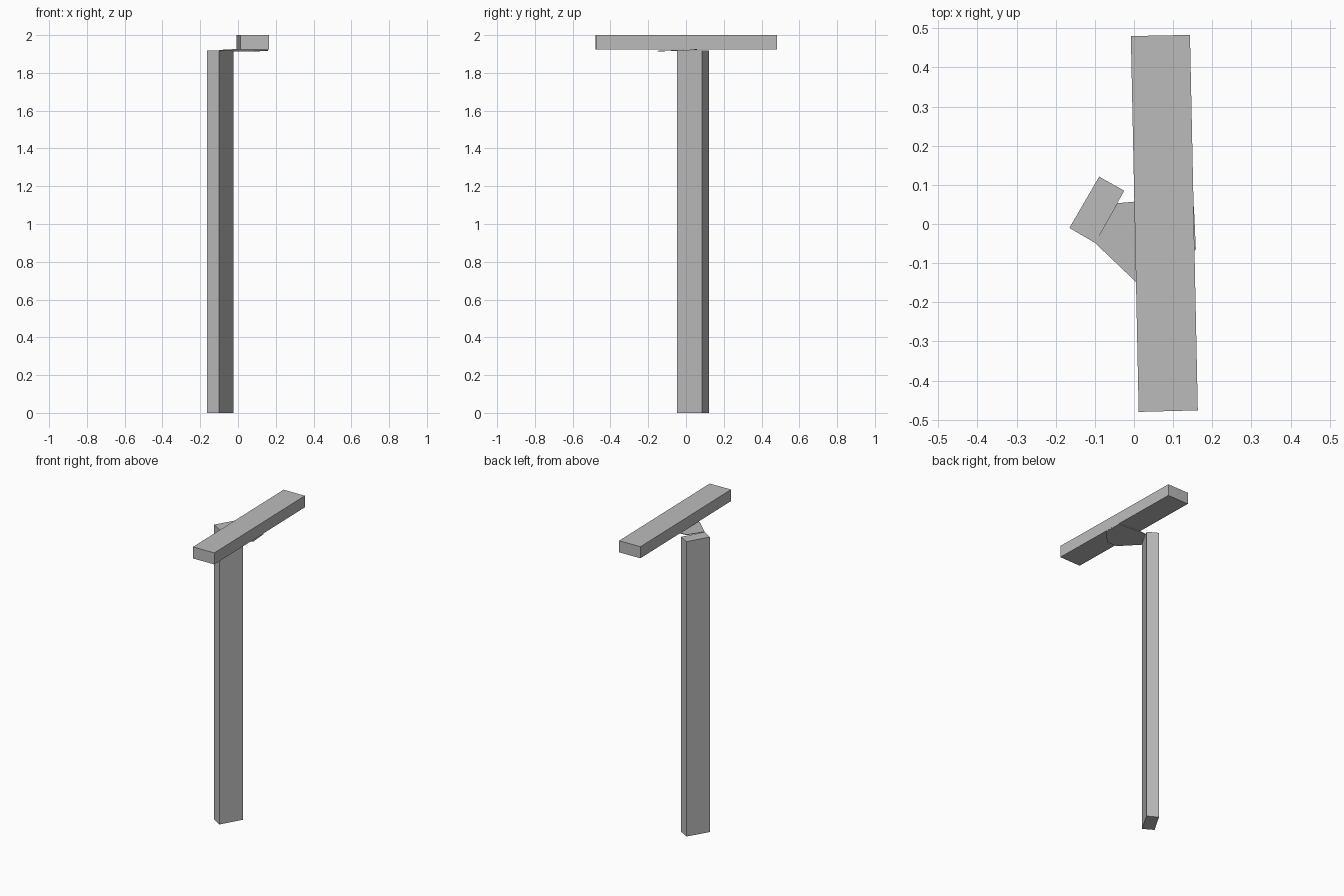
import bpy
import bmesh

cube = bpy.data.objects.get("Cube")
if cube:
    bpy.data.objects.remove(cube, do_unlink=True)

grey = bpy.data.materials.new("plain_grey")
grey.use_nodes = True
colour = (0.5, 0.5, 0.5, 1)
grey.diffuse_color = colour
grey.node_tree.nodes["Principled BSDF"].inputs["Base Color"].default_value = colour


def prism(name, outline, bottom, height, tilt=0.0):
    """Extrude a plan outline upward; tilt raises the base toward +y."""
    bm = bmesh.new()
    face = bm.faces.new([bm.verts.new((x, y, bottom + tilt * y)) for x, y in outline])
    result = bmesh.ops.extrude_face_region(bm, geom=[face])
    top = [v for v in result["geom"] if isinstance(v, bmesh.types.BMVert)]
    bmesh.ops.translate(bm, verts=top, vec=(0, 0, height))
    bmesh.ops.recalc_face_normals(bm, faces=bm.faces)
    mesh = bpy.data.meshes.new(name)
    bm.to_mesh(mesh)
    bm.free()
    mesh.materials.append(grey)
    obj = bpy.data.objects.new(name, mesh)
    bpy.context.collection.objects.link(obj)
    return obj


# Upright post, turned on its axis
prism("post", [(-0.165, -0.01), (-0.1, -0.048), (-0.025, 0.085), (-0.089, 0.121)], 0, 1.918)

# Long bar across the top
prism("crossbar", [(0.012, -0.48), (0.163, -0.476), (0.143, 0.483), (-0.008, 0.48)], 1.925, 0.075)

# Thin, slightly tilted plate joining post and bar
prism("joining_plate", [(-0.1, -0.048), (0.007, -0.15), (0.08, -0.15),
                        (0.158, -0.065), (0.153, 0.045), (0.0, 0.057), (-0.043, 0.053)],
      1.919, 0.004, tilt=0.04)
